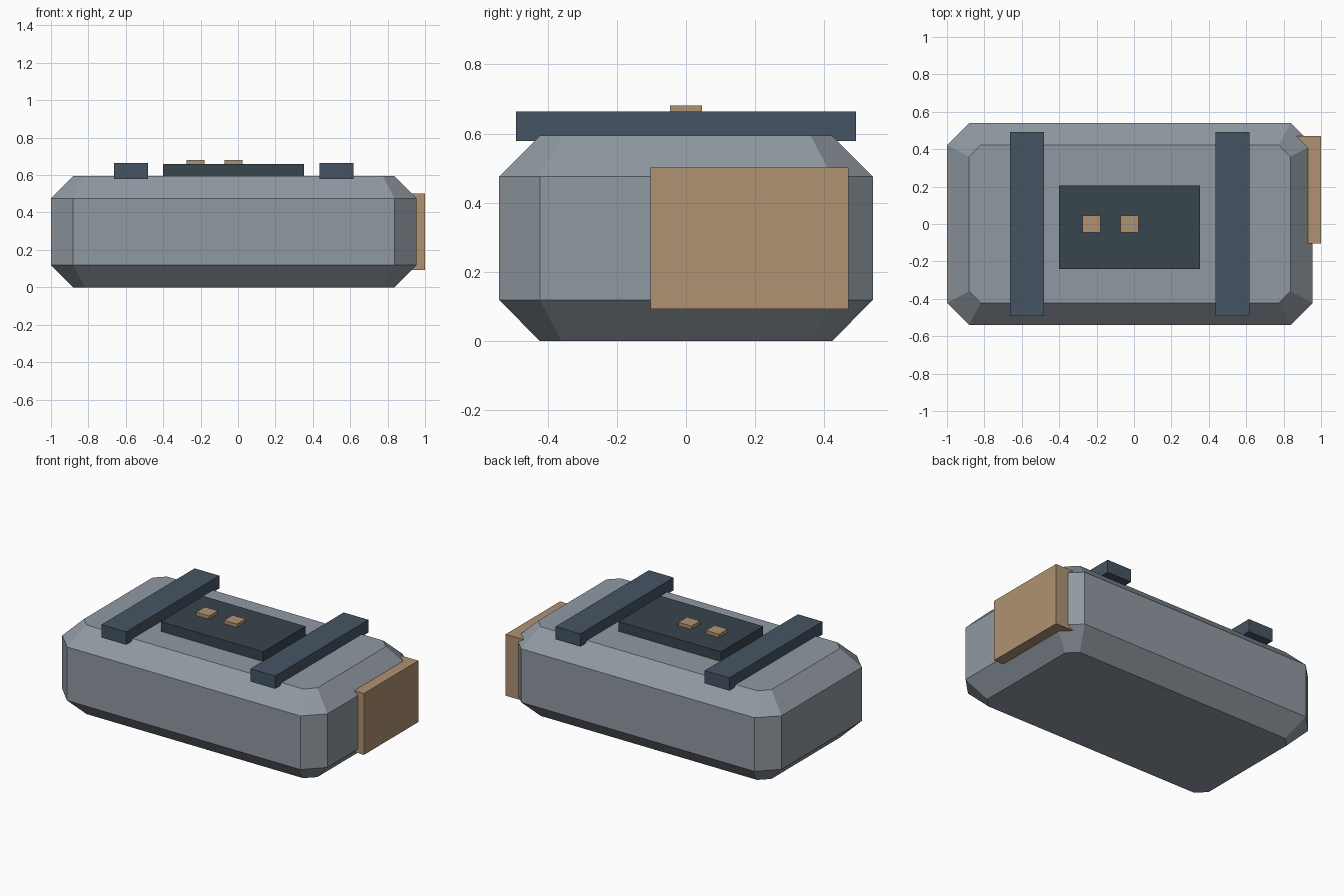
import bpy, bmesh

if "Cube" in bpy.data.objects:
    bpy.data.objects.remove(bpy.data.objects["Cube"])


def material(name, rgb):
    m = bpy.data.materials.new(name)
    m.diffuse_color = (*rgb, 1)
    m.use_nodes = True
    m.node_tree.nodes["Principled BSDF"].inputs["Base Color"].default_value = m.diffuse_color
    return m


grey = material("shell_grey", (0.28, 0.32, 0.36))
slate = material("slate", (0.06, 0.09, 0.125))
dark = material("dark_slate", (0.04, 0.058, 0.075))
tan = material("tan", (0.43, 0.29, 0.17))


def add_object(name, bm, mat):
    bmesh.ops.recalc_face_normals(bm, faces=bm.faces)
    me = bpy.data.meshes.new(name)
    bm.to_mesh(me)
    bm.free()
    me.materials.append(mat)
    ob = bpy.data.objects.new(name, me)
    bpy.context.collection.objects.link(ob)
    return ob


def box(name, x, y, z, mat):
    bm = bmesh.new()
    bmesh.ops.create_cube(bm, size=1)
    for v in bm.verts:
        for i, (lo, hi) in enumerate((x, y, z)):
            v.co[i] = hi if v.co[i] > 0 else lo
    return add_object(name, bm, mat)


def octagon(bm, cx, hx, hy, c, z):
    pts = [(hx, hy - c), (hx - c, hy), (c - hx, hy), (-hx, hy - c),
           (-hx, c - hy), (c - hx, -hy), (hx - c, -hy), (hx, c - hy)]
    return [bm.verts.new((cx + px, py, z)) for px, py in pts]


# Chamfered main body: stacked octagon rings
CX, HX, HY, C = -0.0225, 0.9775, 0.54, 0.118
bm = bmesh.new()
rings = [octagon(bm, CX, HX - i, HY - i, c, z) for i, c, z in
         ((C, 0.062, 0), (0, C, 0.119), (0, C, 0.476), (C, 0.062, 0.594))]
for a, b in zip(rings, rings[1:]):
    for i in range(8):
        j = (i + 1) % 8
        bm.faces.new((a[i], a[j], b[j], b[i]))
bm.faces.new(rings[0][::-1])
bm.faces.new(rings[-1])
add_object("body", bm, grey)

# Cross rails on top
for side, x in (("left", -0.572), ("right", 0.526)):
    box(f"{side}_rail", (x - 0.091, x + 0.091), (-0.491, 0.491), (0.579, 0.664), slate)

# Top panel with two buttons
box("top_panel", (-0.401, 0.353), (-0.24, 0.206), (0.585, 0.659), dark)
for n, x in enumerate((-0.228, -0.024), 1):
    box(f"button_{n}", (x - 0.048, x + 0.048), (-0.046, 0.046), (0.65, 0.681), tan)

# Side hatch on the right end
box("side_hatch", (0.865, 1.0), (-0.103, 0.47), (0.093, 0.502), tan)
